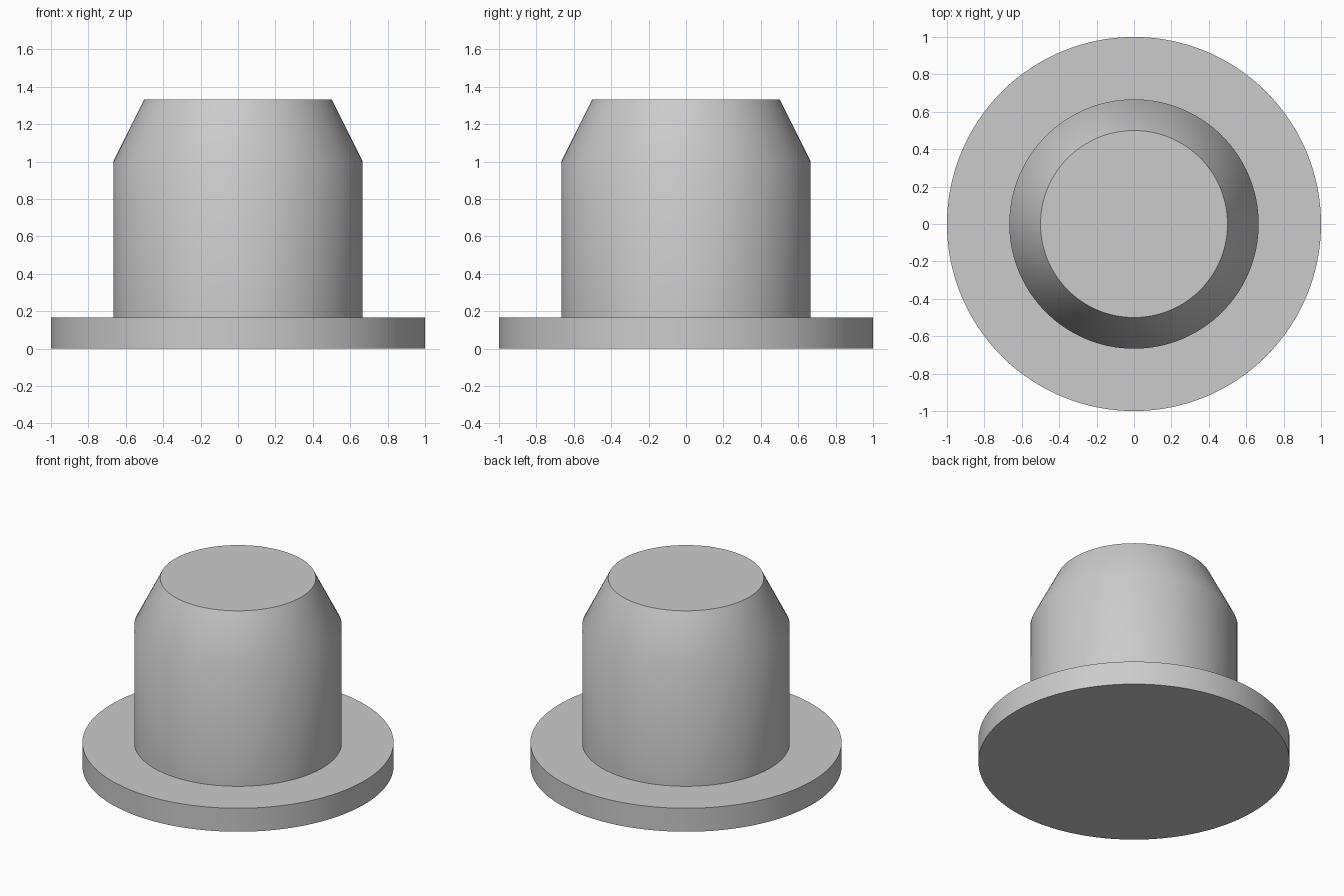
import bpy
import bmesh
import math

cube = bpy.data.objects.get("Cube")
if cube:
    bpy.data.objects.remove(cube, do_unlink=True)

SEGMENTS = 128

# Plain grey material
grey = bpy.data.materials.new("light_grey")
grey.use_nodes = True
colour = (0.6, 0.6, 0.6, 1)
grey.diffuse_color = colour
grey.node_tree.nodes["Principled BSDF"].inputs["Base Color"].default_value = colour


def lathe(name, profile):
    """Turn (radius, height) points about z and cap both ends."""
    bm = bmesh.new()
    rings = []
    for radius, height in profile:
        rings.append([
            bm.verts.new((radius * math.cos(a), radius * math.sin(a), height))
            for a in (math.tau * i / SEGMENTS for i in range(SEGMENTS))
        ])
    for low, high in zip(rings, rings[1:]):
        for i in range(SEGMENTS):
            j = (i + 1) % SEGMENTS
            bm.faces.new((low[i], low[j], high[j], high[i]))
    bm.faces.new(rings[0][::-1])
    bm.faces.new(rings[-1])
    bmesh.ops.recalc_face_normals(bm, faces=bm.faces)
    mesh = bpy.data.meshes.new(name)
    bm.to_mesh(mesh)
    bm.free()
    mesh.materials.append(grey)
    obj = bpy.data.objects.new(name, mesh)
    bpy.context.collection.objects.link(obj)
    bpy.ops.object.select_all(action="DESELECT")
    obj.select_set(True)
    bpy.context.view_layer.objects.active = obj
    bpy.ops.object.shade_smooth_by_angle(angle=math.radians(30))
    return obj


# Round flange, straight plug body and tapered tip, turned as one solid
lathe("flanged_plug", [
    (1, 0), (1, 1 / 6),
    (2 / 3, 1 / 6), (2 / 3, 1),
    (0.5, 4 / 3),
])
